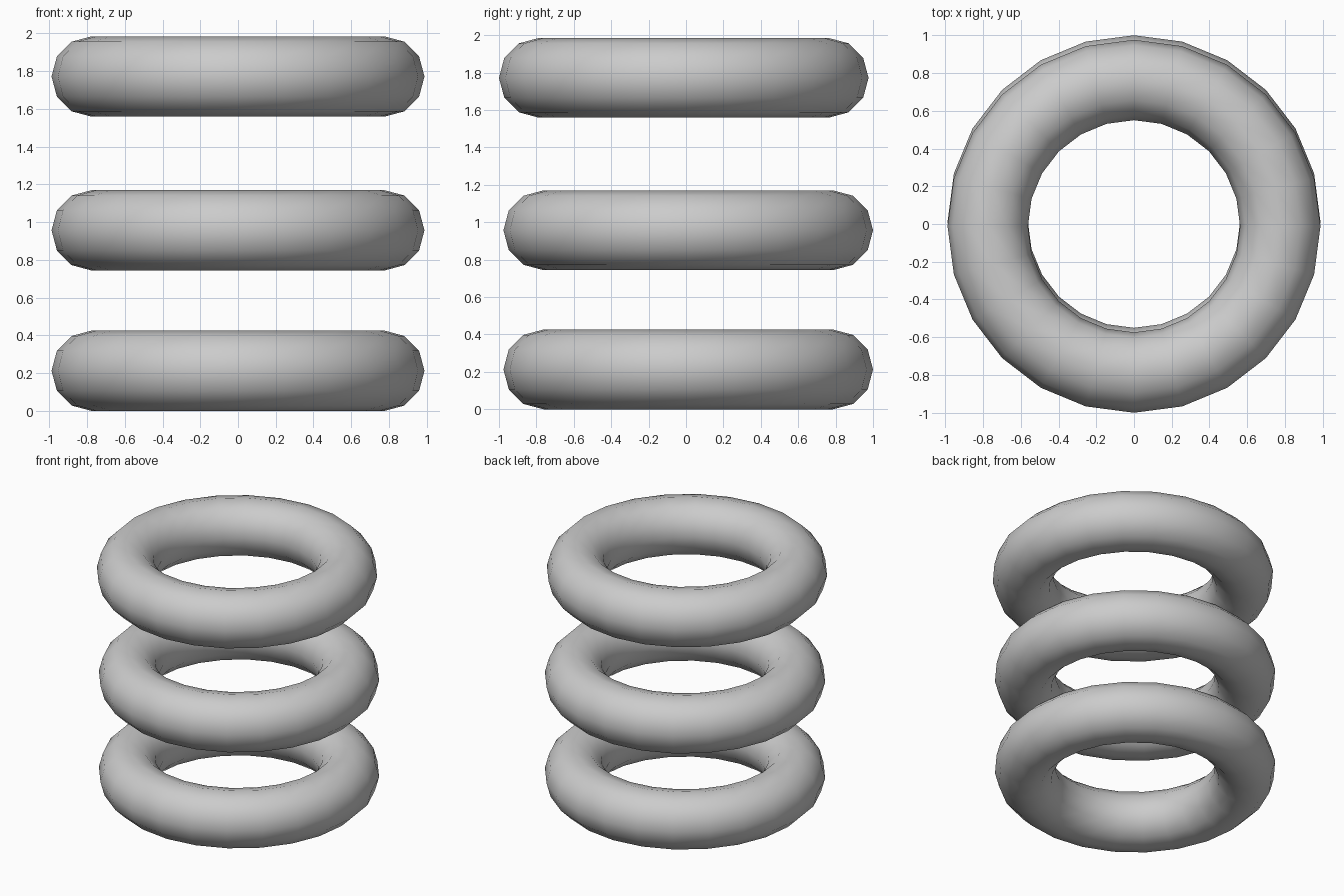
import bpy

if "Cube" in bpy.data.objects:
    bpy.data.objects.remove(bpy.data.objects["Cube"])

MAJOR, MINOR = 0.775, 0.213   # ring radius and tube radius


def ring(name, y, z):
    bpy.ops.mesh.primitive_torus_add(
        major_segments=24, minor_segments=12,
        major_radius=MAJOR, minor_radius=MINOR, location=(0, y, z))
    obj = bpy.context.object
    obj.name = name
    bpy.ops.object.shade_smooth()
    return obj


# Three stacked rings, the top one nudged slightly forward
for name, y, z in (("bottom_ring", 0.012, 0.213),
                   ("middle_ring", 0.012, 0.957),
                   ("top_ring", -0.012, 1.772)):
    ring(name, y, z)
